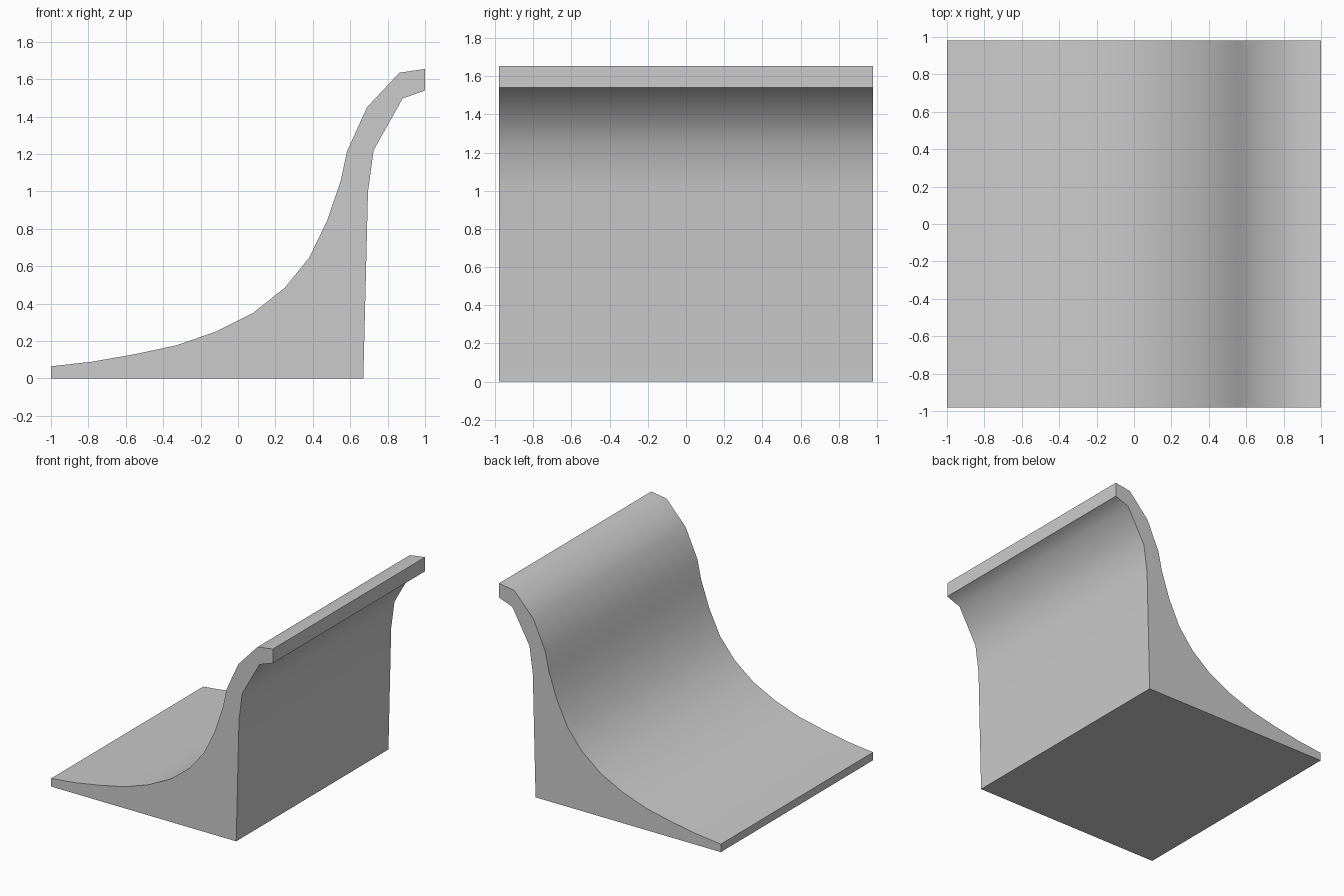
import bpy, bmesh
from math import radians
from mathutils import Vector

if "Cube" in bpy.data.objects:
    bpy.data.objects.remove(bpy.data.objects["Cube"])

HALF_WIDTH = 0.98

# Side profile (x, z): riding surface from the low lip up to the crest
ride = [(-1, 0.065), (-0.78, 0.09), (-0.55, 0.13), (-0.33, 0.177), (-0.12, 0.25),
        (0.08, 0.35), (0.25, 0.485), (0.38, 0.645), (0.477, 0.845), (0.55, 1.06),
        (0.583, 1.215), (0.69, 1.45), (0.863, 1.635), (1, 1.655)]
# Back wall from the overhanging crest down to the ground
back = [(1, 1.54), (0.88, 1.497), (0.725, 1.22), (0.695, 1.0), (0.67, 0)]
profile = ride + back + [(-1, 0)]

# Extrude the profile across the width
bm = bmesh.new()
side = bm.faces.new([bm.verts.new((x, -HALF_WIDTH, z)) for x, z in profile])
ext = bmesh.ops.extrude_face_region(bm, geom=[side], use_keep_orig=True)
verts = [g for g in ext["geom"] if isinstance(g, bmesh.types.BMVert)]
bmesh.ops.translate(bm, verts=verts, vec=Vector((0, 2 * HALF_WIDTH, 0)))
bmesh.ops.recalc_face_normals(bm, faces=bm.faces[:])

mesh = bpy.data.meshes.new("curved_ramp")
bm.to_mesh(mesh)
bm.free()
ramp = bpy.data.objects.new("curved_ramp", mesh)
bpy.context.collection.objects.link(ramp)

# Smooth curved surfaces, crisp sides and lips
bpy.context.view_layer.objects.active = ramp
ramp.select_set(True)
bpy.ops.object.shade_smooth_by_angle(angle=radians(45))
